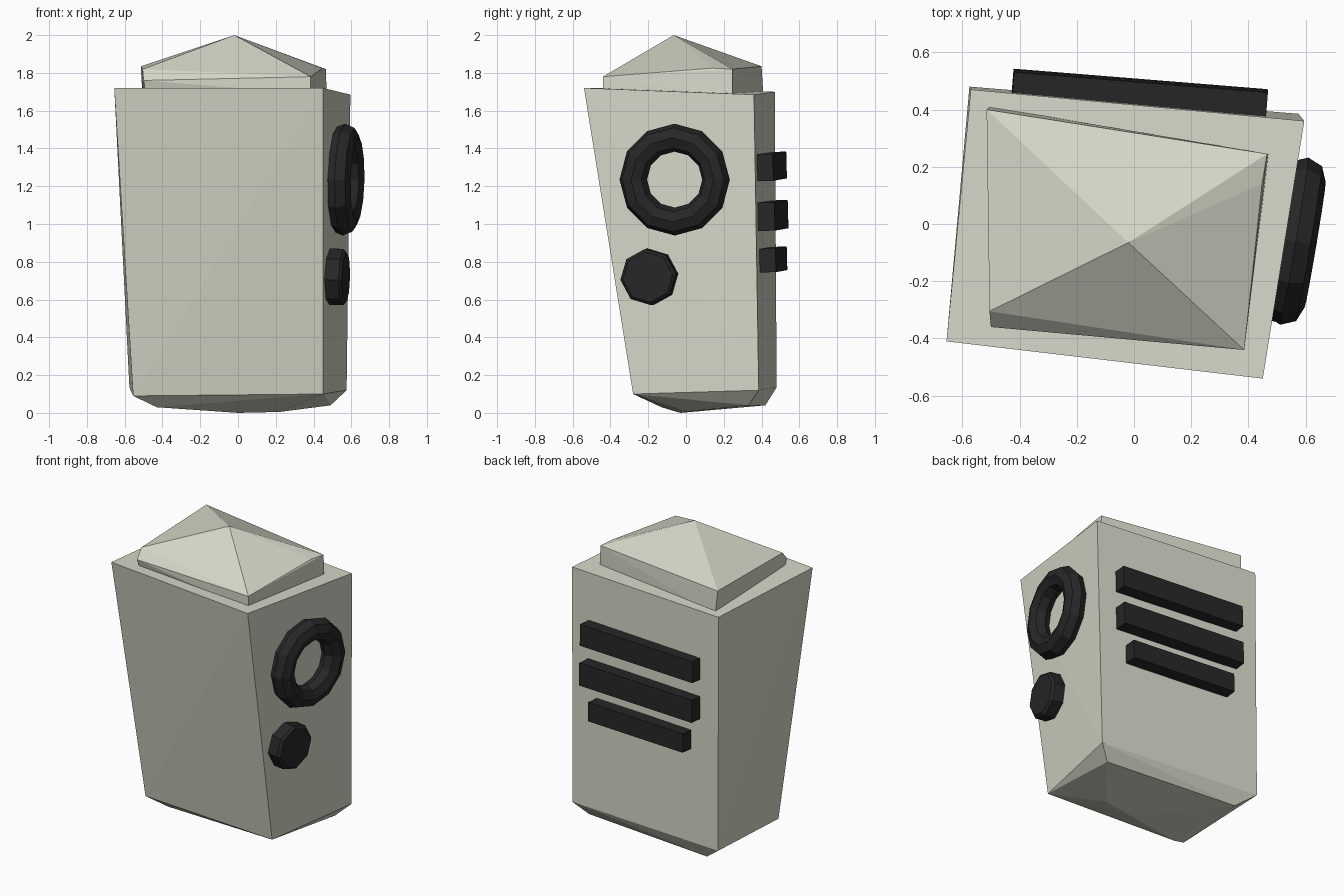
import bpy, bmesh, math
from mathutils import Vector, Matrix

if "Cube" in bpy.data.objects:
    bpy.data.objects.remove(bpy.data.objects["Cube"])


def material(name, rgb):
    m = bpy.data.materials.new(name)
    m.diffuse_color = (*rgb, 1)
    m.use_nodes = True
    m.node_tree.nodes["Principled BSDF"].inputs["Base Color"].default_value = m.diffuse_color
    return m


stone = material("pale_stone", (0.68, 0.68, 0.58))
dark = material("dark_trim", (0.02, 0.02, 0.02))


def finish(name, bm, mat):
    bmesh.ops.recalc_face_normals(bm, faces=bm.faces[:])
    mesh = bpy.data.meshes.new(name)
    bm.to_mesh(mesh)
    bm.free()
    mesh.materials.append(mat)
    ob = bpy.data.objects.new(name, mesh)
    bpy.context.collection.objects.link(ob)
    return ob


def hull(name, points, mat):
    """Irregular faceted block wrapped around its corner points."""
    bm = bmesh.new()
    for p in points:
        bm.verts.new(p)
    res = bmesh.ops.convex_hull(bm, input=bm.verts[:])
    loose = [v for v in bm.verts if not v.link_faces]
    bmesh.ops.delete(bm, geom=loose, context='VERTS')
    bmesh.ops.dissolve_limit(bm, angle_limit=math.radians(1),
                             verts=bm.verts[:], edges=bm.edges[:])
    return finish(name, bm, mat)


# tapered body with a chipped, pointed underside
hull("body", [
    (-0.655, -0.41, 1.72), (0.45, -0.54, 1.72), (0.595, 0.36, 1.685), (-0.57, 0.47, 1.70),
    (-0.555, -0.19, 0.09), (0.45, -0.28, 0.10), (0.575, 0.385, 0.12), (-0.575, 0.48, 0.135),
    (0.49, 0.33, 0.04), (-0.45, 0.42, 0.04), (-0.43, -0.13, 0.03),
    (0.0, -0.03, 0.0), (0.22, 0.0, 0.005)], stone)

# lopsided pyramid cap on a short rim
hull("cap", [
    (-0.02, -0.065, 2.0),
    (0.385, -0.44, 1.78), (0.447, 0.14, 1.825), (0.465, 0.245, 1.82),
    (-0.515, 0.40, 1.835), (-0.505, -0.305, 1.82), (-0.50, -0.36, 1.76),
    (0.385, -0.44, 1.69), (0.47, 0.245, 1.67), (-0.505, 0.41, 1.67), (-0.49, -0.345, 1.70)], stone)

# frame of the right side: local z points outwards
side_axis = Vector((0.985, -0.165, -0.02)).normalized()
side_rot = side_axis.to_track_quat('Z', 'Y').to_matrix().to_4x4()

# ring on the right side
bpy.ops.mesh.primitive_torus_add(major_segments=12, minor_segments=8,
                                 major_radius=0.222, minor_radius=0.074)
ring = bpy.context.object
ring.name = "side_ring"
ring.data.materials.append(dark)
ring.matrix_world = Matrix.Translation((0.56, -0.06, 1.235)) @ side_rot

# octagonal button with a bevelled rim
bm = bmesh.new()
bmesh.ops.create_cone(bm, cap_ends=True, segments=8, radius1=0.15, radius2=0.15, depth=0.095,
                      matrix=Matrix.Rotation(math.radians(6), 4, 'Z'))
rim = [e for e in bm.edges if all(v.co.z > 0 for v in e.verts)]
bmesh.ops.bevel(bm, geom=rim, offset=0.015, segments=1, affect='EDGES')
button = finish("side_button", bm, dark)
button.matrix_world = Matrix.Translation((0.525, -0.195, 0.72)) @ side_rot

# three slats across the back
for i, (z, y, length, height) in enumerate([
        (1.305, 0.452, 0.89, 0.142), (1.045, 0.460, 0.89, 0.15), (0.812, 0.460, 0.75, 0.125)]):
    bm = bmesh.new()
    bmesh.ops.create_cube(bm, size=1, matrix=Matrix.Diagonal((length, 0.09, height, 1)))
    slat = finish(f"back_slat_{i + 1}", bm, dark)
    slat.location = (0.02, y, z)
    slat.rotation_euler = (math.radians(1.5), math.radians(-0.8) * -1, math.radians(-4.6))
